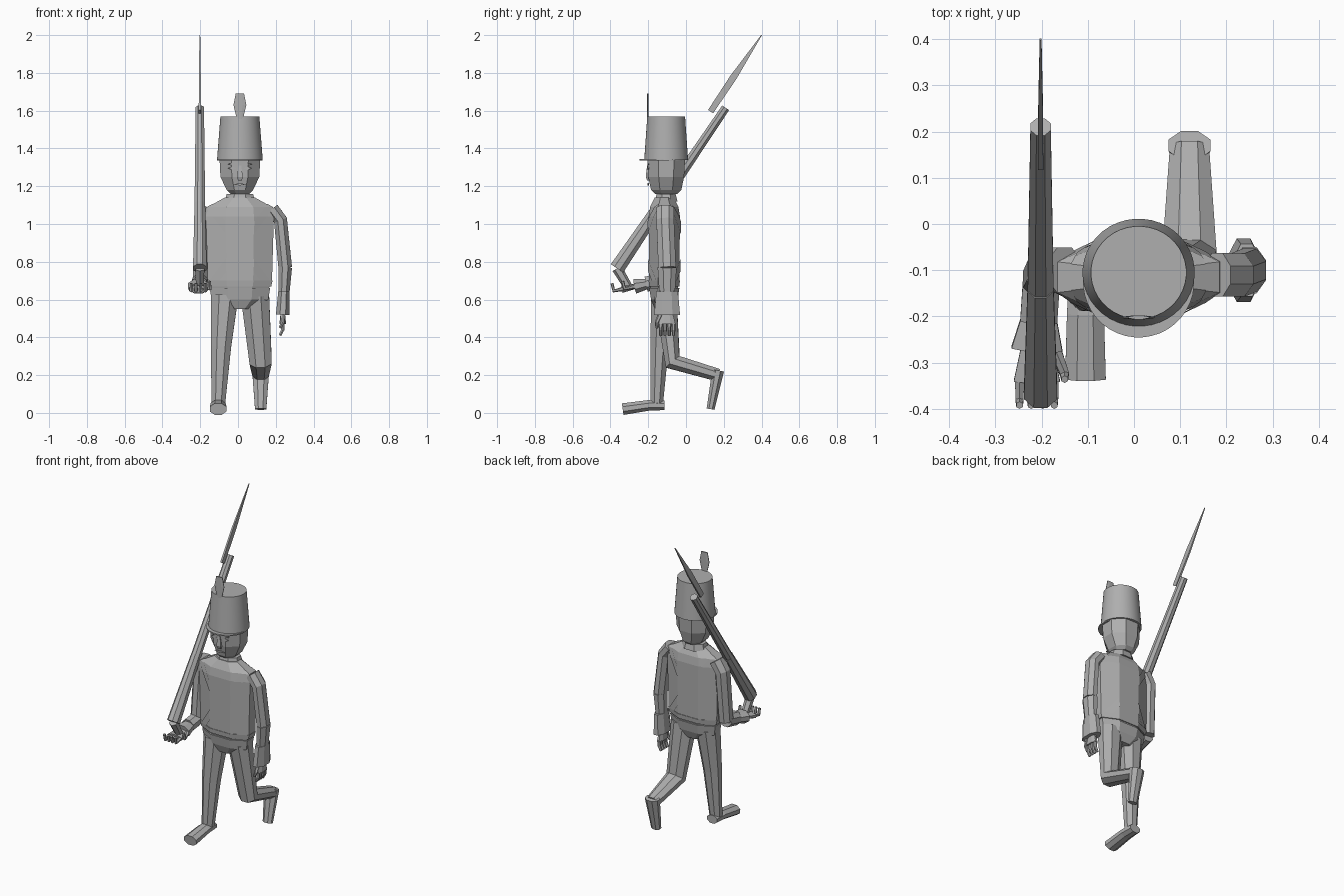
import bpy, bmesh, math
from mathutils import Vector

if "Cube" in bpy.data.objects:
    bpy.data.objects.remove(bpy.data.objects["Cube"])

colour = (.43, .43, .43, 1)
grey = bpy.data.materials.new("plain grey")
grey.use_nodes = True
grey.diffuse_color = colour
grey.node_tree.nodes["Principled BSDF"].inputs["Base Color"].default_value = colour


def finish(name, bm, smooth=False):
    bmesh.ops.recalc_face_normals(bm, faces=bm.faces)
    mesh = bpy.data.meshes.new(name)
    bm.to_mesh(mesh)
    bm.free()
    mesh.materials.append(grey)
    part = bpy.data.objects.new(name, mesh)
    bpy.context.collection.objects.link(part)
    if smooth:
        bpy.ops.object.select_all(action='DESELECT')
        bpy.context.view_layer.objects.active = part
        part.select_set(True)
        bpy.ops.object.shade_smooth_by_angle(angle=math.radians(30))


def skin(points, sizes, sides, level=False):
    """Skin elliptical rings of (half width, half depth) along a path."""
    bm = bmesh.new()
    stretch = 1 / math.cos(math.pi / sides)
    loops = []
    for i, (point, (width, depth)) in enumerate(zip(points, sizes)):
        along = Vector((0, 0, 1))
        if not level:
            before = points[max(i - 1, 0)]
            after = points[min(i + 1, len(points) - 1)]
            along = ((point - before).normalized() + (after - point).normalized()).normalized()
        across = Vector((1, 0, 0))
        across = (across - along * across.dot(along)).normalized()
        outward = along.cross(across)
        loop = []
        for s in range(sides):
            angle = (s + .5) * math.tau / sides
            offset = across * math.cos(angle) * width + outward * math.sin(angle) * depth
            loop.append(bm.verts.new(point + offset * stretch))
        loops.append(loop)
    for low, high in zip(loops, loops[1:]):
        for s in range(sides):
            n = (s + 1) % sides
            bm.faces.new((low[s], low[n], high[n], high[s]))
    bm.faces.new(loops[0])
    bm.faces.new(loops[-1])
    return bm


def limb(name, path, start, end, flat=1.0, sides=8):
    """Limb that tapers evenly along its path; flat is depth over width."""
    points = [Vector(p) for p in path]
    last = len(points) - 1
    widths = [start + (end - start) * i / last for i in range(last + 1)]
    finish(name, skin(points, [(w, w * flat) for w in widths], sides))


def column(profile, y, sides=8, grow=0.0):
    """Upright body of rings, each given as height, half width, half depth."""
    points = [Vector((middle, y, z)) for z, w, d in profile]
    return skin(points, [(w + grow, d + grow) for z, w, d in profile], sides, level=True)


def diamond(name, x, z, width, height):
    """Thin diamond on the front of the face."""
    bm = bmesh.new()
    corners = ((-width, 0), (0, -height), (width, 0), (0, height))
    face = bm.faces.new([bm.verts.new((middle + x + a, face_y, z + b)) for a, b in corners])
    made = bmesh.ops.extrude_face_region(bm, geom=[face])
    moved = [g for g in made["geom"] if isinstance(g, bmesh.types.BMVert)]
    bmesh.ops.translate(bm, verts=moved, vec=(0, -.007, 0))
    finish(name, bm)


def hand(side, wrist, along, across, curl):
    """Palm with a row of four curled fingers and a thumb."""
    wrist, along, across, curl = (Vector(v) for v in (wrist, along, across, curl))
    spread = (abs(across.x) + .4 * abs(across.y), abs(across.y) + .4 * abs(across.x))
    flat = spread[1] / spread[0]
    limb(side + "_palm", [wrist, wrist + along], spread[0] * .7, spread[0], flat)
    for i in range(4):
        root = wrist + along * .9 + across * (i / 2 - .75)
        knuckle = root + along * .7
        limb(side + "_finger", [root, knuckle, knuckle + curl], .01, .007, sides=6)
    root = wrist + across * .8
    knuckle = root + along * .8 + across * .4
    limb(side + "_thumb", [root, knuckle, knuckle + curl], .012, .007, sides=6)


middle = .01
body_y = -.115
head_y = -.105
face_y = -.196

# Tunic, belt and seat of the trousers
tunic = [(.65, .15, .07), (.7, .17, .08), (1.04, .18, .083), (1.09, .17, .075), (1.14, .08, .05)]
finish("tunic", column(tunic, body_y))
finish("belt", column([(.67, .166, .08), (.7, .173, .083)], body_y))
finish("trousers_seat", column([(.55, .06, .05), (.6, .15, .07), (.66, .16, .08)], body_y))

# Crossed straps sliced from a slightly larger tunic
for side, lean in (("right", 1), ("left", -1)):
    bm = column(tunic, body_y, grow=.005)
    normal = Vector((lean * .8, 0, .6))
    centre = Vector((middle, 0, .88))
    cuts = [(centre + normal * s * .02, normal * s) for s in (1, -1)]
    cuts.append((Vector((0, 0, .7)), Vector((0, 0, -1))))
    for point, direction in cuts:
        bmesh.ops.bisect_plane(bm, geom=bm.verts[:] + bm.edges[:] + bm.faces[:],
                               plane_co=point, plane_no=direction, clear_outer=True)
    finish(side + "_strap", bm)

# Collar, neck and head
finish("collar", column([(1.12, .08, .06), (1.16, .07, .05)], head_y))
finish("neck", column([(1.1, .05, .05), (1.2, .05, .05)], head_y))
finish("head", column([(1.16, .05, .06), (1.18, .07, .08), (1.25, .103, .095), (1.35, .108, .1)], head_y))

# Face
finish("nose", column([(1.23, .01, .01), (1.25, .016, .017), (1.31, .007, .01)], face_y, sides=4))
diamond("mouth", 0, 1.21, .035, .006)
for side, s in (("left", 1), ("right", -1)):
    diamond(side + "_eye", s * .04, 1.295, .022, .01)
    diamond(side + "_eyebrow", s * .04, 1.317, .026, .006)

# Tall hat with peak and plume
finish("hat_crown", column([(1.34, .121, .116), (1.57, .103, .1)], head_y, sides=40), smooth=True)
finish("hat_peak", column([(1.335, .12, .12), (1.343, .12, .12)], head_y - .02, sides=40), smooth=True)
finish("plume", column([(1.55, .015, .004), (1.63, .034, .004), (1.69, .022, .004)], head_y * 2 + .008))

# Planted right leg
ankle = Vector((-.105, -.155, .03))
limb("right_leg", [(-.07, -.12, .62), (-.09, -.14, .35), ankle], .072, .035, .9)
limb("right_shoe", [ankle + Vector((0, y, z)) for y, z in ((.04, .01), (-.04, .01), (-.18, -.01))],
     .036, .044, .7)

# Left leg bent back at the knee
heel = Vector((.12, .17, .2))
limb("left_leg", [(.09, -.11, .62), (.12, -.07, .27), heel], .075, .042, .8)
limb("left_shoe", [heel + Vector((0, 0, .025)), heel + Vector((0, -.04, -.18))], .045, .03, .7)

# Left arm hanging down, with flared cuff
wrist = Vector((.237, -.1, .52))
elbow = Vector((.25, -.1, .77))
limb("left_upper_sleeve", [(.18, -.11, 1.08), (.225, -.11, 1.02), elbow], .036, .036, 1.3)
limb("left_lower_sleeve", [elbow, elbow.lerp(wrist, .5)], .036, .03, 1.4)
limb("left_cuff", [elbow.lerp(wrist, .5), wrist], .03, .036, 1.9)
hand("left", wrist, (0, 0, -.05), (0, -.045, 0), (-.015, 0, -.03))

# Right arm, forearm carried forward
wrist = Vector((-.21, -.27, .67))
elbow = Vector((-.2, -.12, .7))
limb("right_upper_sleeve", [(-.15, -.1, 1.08), (-.19, -.1, 1.02), elbow], .045, .04, 1.1)
limb("right_lower_sleeve", [elbow, elbow.lerp(wrist, .6)], .04, .04)
limb("right_cuff", [elbow.lerp(wrist, .6), wrist], .04, .055, .7)
hand("right", wrist, (0, -.07, -.015), (.05, 0, 0), (0, -.01, .04))

# Musket sloped over the shoulder
muzzle = Vector((-.202, .21, 1.615))
butt = Vector((-.202, -.365, .765))
limb("musket_barrel", [muzzle, muzzle.lerp(butt, .6)], .022, .028)
limb("musket_stock", [muzzle.lerp(butt, .6), butt], .028, .036, 1.1)
limb("butt_grip", [butt, butt + Vector((0, .06, -.1))], .024, .02, sides=6)

# Bayonet: a thin blade, widest near its middle
tip = Vector((muzzle.x, .4, 2))
socket = muzzle + Vector((0, -.08, -.02))
blade = [socket, socket.lerp(tip, .45), tip]
finish("bayonet", skin(blade, [(.006, .016), (.005, .018), (.002, .002)], sides=4))
